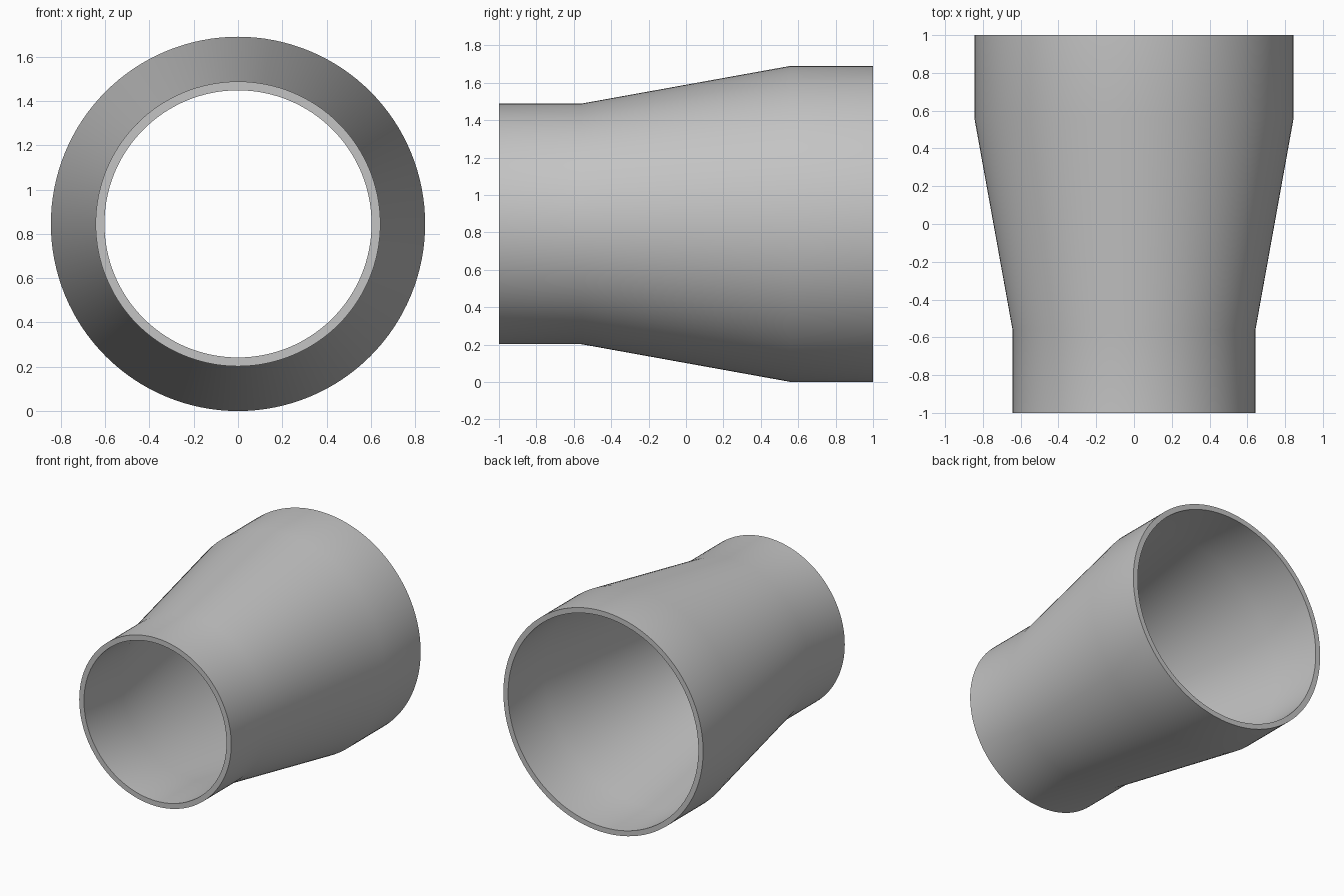
import bpy
import bmesh
import math

cube = bpy.data.objects.get("Cube")
if cube:
    bpy.data.objects.remove(cube, do_unlink=True)

BIG, SMALL, WALL = 0.845, 0.643, 0.04
TAPER, END = 0.56, 1.0
SIDES = 128

# Plain grey metal
metal = bpy.data.materials.new("grey_metal")
metal.use_nodes = True
grey = (0.55, 0.55, 0.55, 1.0)
metal.diffuse_color = grey
metal.node_tree.nodes["Principled BSDF"].inputs["Base Color"].default_value = grey

# Wall section: outer line from narrow to wide end, then back along the bore
outer = [(SMALL, -END), (SMALL, -TAPER), (BIG, TAPER), (BIG, END)]
bore = [(r - WALL, y) for r, y in reversed(outer)]
section = outer + bore

# Revolve the section about the pipe axis
bm = bmesh.new()
rings = []
for i in range(SIDES):
    a = math.tau * i / SIDES
    rings.append([bm.verts.new((r * math.cos(a), y, r * math.sin(a))) for r, y in section])
for i, ring in enumerate(rings):
    following = rings[(i + 1) % SIDES]
    for j in range(len(section)):
        k = (j + 1) % len(section)
        bm.faces.new((ring[j], ring[k], following[k], following[j]))
bmesh.ops.recalc_face_normals(bm, faces=bm.faces)

mesh = bpy.data.meshes.new("pipe_reducer")
bm.to_mesh(mesh)
bm.free()
mesh.materials.append(metal)

reducer = bpy.data.objects.new("pipe_reducer", mesh)
bpy.context.collection.objects.link(reducer)
reducer.location.z = BIG

# Smooth walls with crisp end rims
bpy.ops.object.select_all(action='DESELECT')
reducer.select_set(True)
bpy.context.view_layer.objects.active = reducer
bpy.ops.object.shade_smooth_by_angle(angle=math.radians(30))
